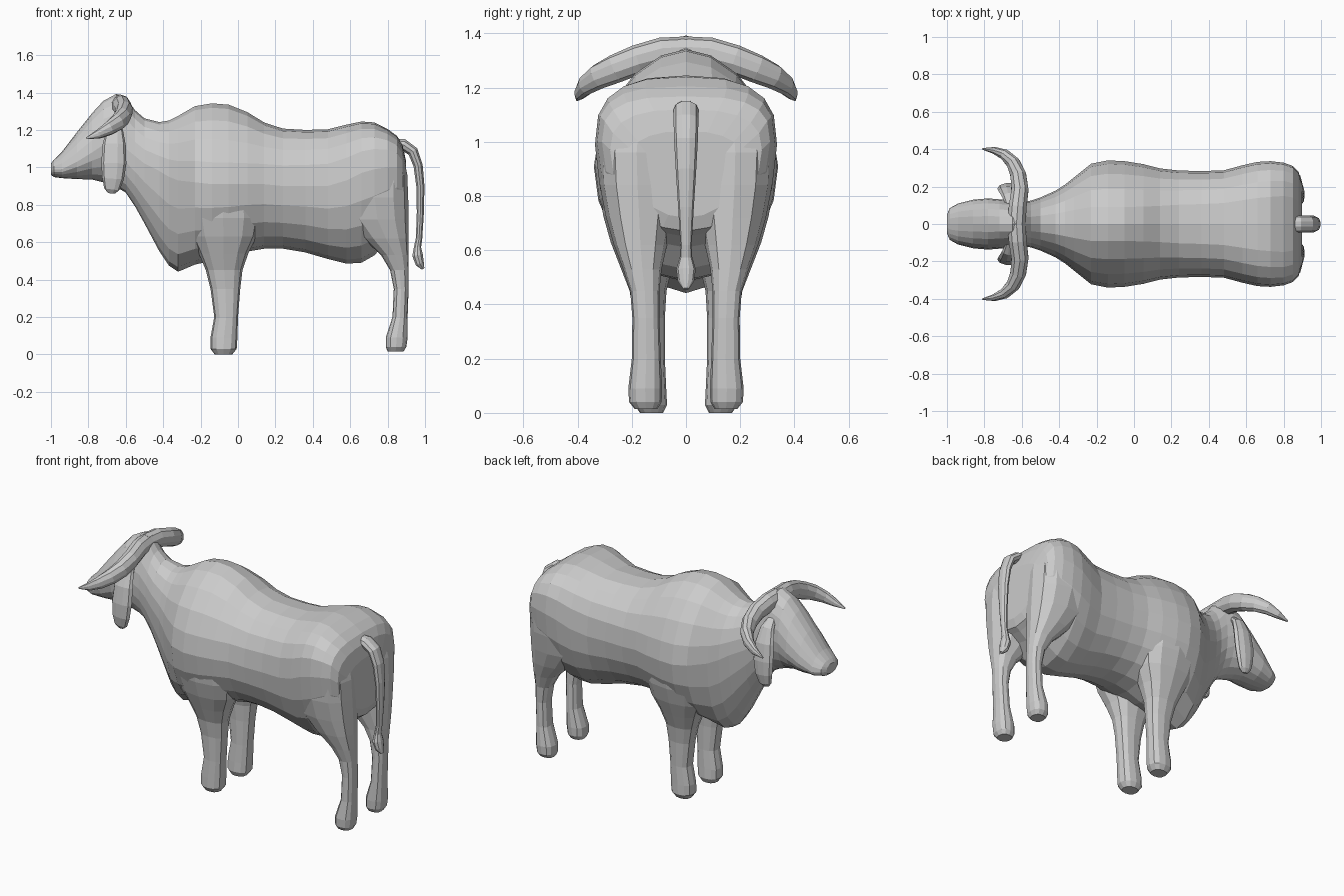
import bpy, bmesh, math
from mathutils import Vector


def loft(name, rings):
    """Skin a list of equal-length point rings and cap both ends."""
    bm = bmesh.new()
    rows = [[bm.verts.new(p) for p in r] for r in rings]
    n = len(rows[0])
    for a, b in zip(rows, rows[1:]):
        for i in range(n):
            j = (i + 1) % n
            bm.faces.new((a[i], a[j], b[j], b[i]))
    bm.faces.new(rows[0])
    bm.faces.new(rows[-1])
    bmesh.ops.recalc_face_normals(bm, faces=bm.faces)
    me = bpy.data.meshes.new(name)
    bm.to_mesh(me)
    bm.free()
    ob = bpy.data.objects.new(name, me)
    bpy.context.collection.objects.link(ob)
    return ob


def mirror_y(ob):
    m = ob.modifiers.new("mirror", 'MIRROR')
    m.use_axis = (False, True, False)


def sp(v, e):
    return math.copysign(abs(v) ** (2 / e), v)


def body_ring(x, zb, zt, zm, w, e, n=20):
    """Upright section, widest at zm; e squares or pinches the upper half."""
    pts = []
    for i in range(n):
        a = 2 * math.pi * i / n
        c, s = math.cos(a), math.sin(a)
        k = e if s > 0 else 2.0
        h = zt - zm if s > 0 else zm - zb
        pts.append((x, w * sp(c, k), zm + h * sp(s, k)))
    return pts


def leg_ring(z, x0, x1, y0, y1, n=12):
    return [((x0 + x1) / 2 + (x1 - x0) / 2 * sp(math.cos(a), 2.4),
             (y0 + y1) / 2 + (y1 - y0) / 2 * sp(math.sin(a), 2.4), z)
            for a in (2 * math.pi * i / n for i in range(n))]


def tube(name, path, side, n=10):
    """Sweep an oval along path points (x, y, z, r_side, r_other)."""
    P = [Vector(p[:3]) for p in path]
    rings = []
    for i, p in enumerate(path):
        t = (P[min(i + 1, len(P) - 1)] - P[max(i - 1, 0)]).normalized()
        u = Vector(side)
        u = (u - t * u.dot(t)).normalized()
        v = t.cross(u)
        rings.append([P[i] + u * p[3] * math.cos(a) + v * p[4] * math.sin(a)
                      for a in (2 * math.pi * k / n for k in range(n))])
    return loft(name, rings)


# head, neck and trunk in one skin: x, bottom, top, widest height, half width, squareness
head = [
    (-1.0, .96, 1.02, .985, .05, 2.3), (-.985, .948, 1.04, .988, .085, 2.2),
    (-.94, .942, 1.085, .99, .11, 2.1), (-.86, .937, 1.19, 1.03, .13, 2.0),
    (-.78, .935, 1.29, 1.08, .137, 2.0), (-.72, .92, 1.355, 1.12, .132, 2.0),
    (-.65, .895, 1.393, 1.13, .125, 2.0), (-.6, .865, 1.375, 1.1, .12, 2.0),
    (-.55, .79, 1.305, 1.06, .125, 2.0), (-.5, .70, 1.262, 1.02, .142, 2.0),
]
trunk = [
    (-.42, .55, 1.242, .98, .178, 2.0), (-.37, .475, 1.25, .95, .21, 2.0),
    (-.32, .442, 1.275, .93, .25, 1.95), (-.23, .48, 1.327, .92, .322, 1.85),
    (-.14, .50, 1.342, .91, .34, 1.8), (-.05, .515, 1.335, .91, .336, 1.8),
    (.05, .55, 1.295, .91, .32, 1.9), (.14, .565, 1.24, .91, .297, 2.1),
    (.24, .565, 1.207, .9, .286, 2.3), (.36, .545, 1.20, .9, .283, 2.4),
    (.48, .51, 1.203, .9, .287, 2.5), (.58, .485, 1.228, .93, .314, 2.6),
    (.66, .49, 1.245, .97, .332, 2.7), (.73, .53, 1.24, .99, .336, 2.8),
    (.80, .61, 1.205, 1.0, .328, 3.0), (.85, .65, 1.168, 1.0, .31, 3.0),
    (.88, .67, 1.12, .97, .28, 2.7), (.897, .72, 1.04, .93, .21, 2.4),
]
loft("body", [body_ring(*b) for b in head + trunk])

# legs: height, x range, y range; upper ends taper into the trunk
front = [
    (0, -.125, -.03, .085, .17), (.03, -.147, -.007, .07, .19),
    (.09, -.147, -.003, .073, .189), (.2, -.127, 0, .078, .187),
    (.35, -.147, .012, .078, .192), (.45, -.172, .024, .072, .208),
    (.54, -.21, .055, .05, .243), (.63, -.255, .10, .04, .278),
    (.73, -.28, .12, .04, .306), (.83, -.27, .11, .06, .318), (.92, -.22, .06, .1, .30),
]
hind = [
    (.015, .80, .885, .105, .19), (.04, .79, .90, .09, .21),
    (.09, .79, .907, .088, .213), (.2, .826, .907, .093, .2),
    (.35, .833, .912, .098, .198), (.45, .813, .912, .098, .206),
    (.53, .765, .912, .09, .232), (.62, .67, .912, .07, .266),
    (.72, .58, .912, .05, .295), (.84, .55, .91, .04, .318),
    (.96, .58, .905, .04, .324), (1.06, .64, .885, .05, .30), (1.12, .69, .85, .08, .26),
]
mirror_y(loft("front_leg", [leg_ring(*r) for r in front]))
mirror_y(loft("hind_leg", [leg_ring(*r) for r in hind]))

# horns sweep outward, down and forward
horn = [
    (-.63, -.02, 1.335, .055, .052), (-.622, .09, 1.328, .057, .05),
    (-.61, .18, 1.303, .055, .048), (-.618, .26, 1.27, .053, .044),
    (-.645, .325, 1.24, .047, .038), (-.69, .37, 1.208, .038, .03),
    (-.745, .393, 1.178, .025, .02), (-.81, .402, 1.155, .005, .004),
]
mirror_y(tube("horn", horn, (0, 0, 1)))

# drooping ears
ear = [
    (-.66, .10, 1.24, .025, .02), (-.66, .145, 1.20, .045, .025),
    (-.662, .175, 1.12, .062, .03), (-.664, .19, 1.02, .067, .03),
    (-.668, .192, .94, .058, .027), (-.674, .185, .885, .042, .022),
    (-.677, .18, .862, .02, .01),
]
mirror_y(tube("ear", ear, (1, 0, 0)))

# tail with tuft
tail = [
    (.82, 0, 1.12, .042, .035), (.885, 0, 1.12, .046, .033),
    (.935, 0, 1.085, .046, .03), (.963, 0, 1.01, .044, .026),
    (.975, 0, .9, .038, .023), (.975, 0, .76, .029, .02),
    (.968, 0, .62, .021, .018), (.96, 0, .575, .023, .02),
    (.96, 0, .53, .036, .03), (.972, 0, .485, .03, .024), (.99, 0, .457, .01, .008),
]
tube("tail", tail, (0, 1, 0))
